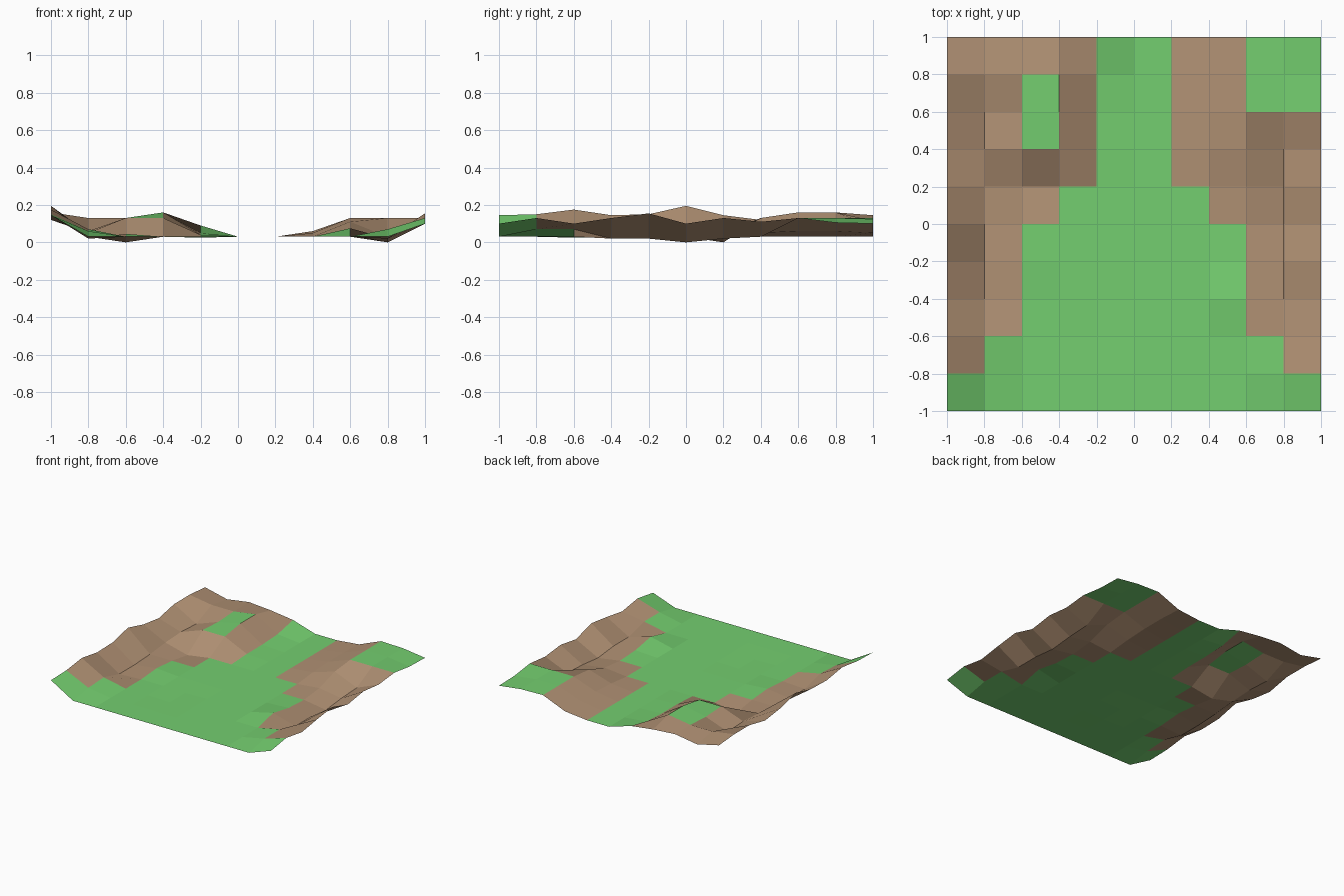
import bpy, bmesh

if "Cube" in bpy.data.objects:
    bpy.data.objects.remove(bpy.data.objects["Cube"])

# Low-poly valley tile: a 10 x 10 cell sheet with raised banks on both sides
N, STEP = 10, 0.2

# Bank heights in hundredths, one line per grid column, read front to back
LINES = {
    0:  (14.5, 15, 17.5, 14.5, 15, 19.5, 14.5, 12, 16, 16, 14.5),
    1:  (3, 6, 7, 2, 2, 3, 5, 6, 5, 13, 10),
    2:  (3, 3, 3, 3, 4.5, 3, 0, 13, 12, 13, 13),
    3:  (3, 3, 3, 3, 3, 3, 3, 13, 16, 16, 11.5),
    4:  (3, 3, 2.5, 2.5, 3, 3, 3, 4, 4, 5, 9),
    7:  (3, 3, 3, 3, 3, 3, 3, 5, 6, 6, 5),
    8:  (3, 3, 3, 7.5, 4, 3, 5, 11, 13, 13, 13),
    9:  (3, 7, 7, 2, 2, 0, 2, 3, 13, 13, 12.5),
    10: (10, 13, 10, 13, 15.5, 10, 13, 11, 13, 10.5, 10),
}
FLOOR = 3  # flat valley floor

# Width of the earth bank (in cells) on each side, front to back
BANK = (0, 1, 2, 2, 2, 3, 4, 4, 4, 4)


def is_earth(i, j):
    """Banks are earth, apart from two grassy ledges."""
    if i == 2 and j in (7, 8):
        return False
    if i >= 8 and j >= 8:
        return False
    return min(i, N - 1 - i) < BANK[j]


def material(name, rgb):
    m = bpy.data.materials.new(name)
    m.diffuse_color = (*rgb, 1)
    m.use_nodes = True
    m.node_tree.nodes["Principled BSDF"].inputs["Base Color"].default_value = m.diffuse_color
    return m


bm = bmesh.new()
grid = []
for i in range(N + 1):
    line = LINES.get(i, (FLOOR,) * (N + 1))
    grid.append([bm.verts.new((i * STEP - 1, j * STEP - 1, h / 100))
                 for j, h in enumerate(line)])
for i in range(N):
    for j in range(N):
        f = bm.faces.new((grid[i][j], grid[i + 1][j],
                          grid[i + 1][j + 1], grid[i][j + 1]))
        f.material_index = int(is_earth(i, j))

mesh = bpy.data.meshes.new("valley_ground")
bm.to_mesh(mesh)
bm.free()
mesh.materials.append(material("grass green", (0.175, 0.62, 0.16)))
mesh.materials.append(material("earth brown", (0.44, 0.285, 0.175)))
bpy.context.collection.objects.link(bpy.data.objects.new("valley_ground", mesh))
